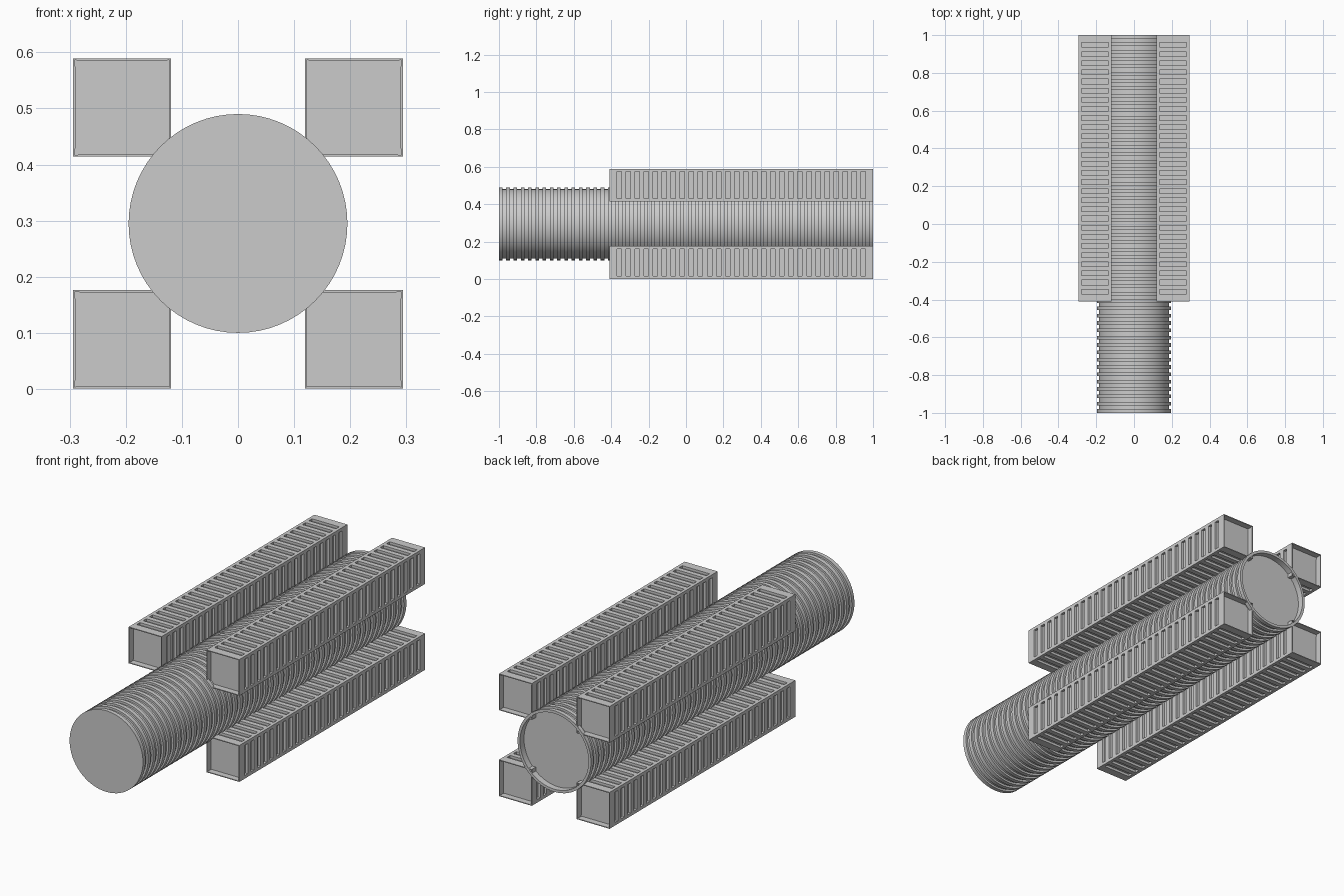
import bpy
import bmesh
from math import tau, radians
from mathutils import Vector

if "Cube" in bpy.data.objects:
    bpy.data.objects.remove(bpy.data.objects["Cube"])

grey = bpy.data.materials.new("plain grey")
grey.use_nodes = True
colour = (0.6, 0.6, 0.6, 1)
grey.diffuse_color = colour
grey.node_tree.nodes["Principled BSDF"].inputs["Base Color"].default_value = colour

AXIS_Z = 0.295


def finish(bm, name):
    bmesh.ops.recalc_face_normals(bm, faces=bm.faces)
    mesh = bpy.data.meshes.new(name)
    bm.to_mesh(mesh)
    bm.free()
    mesh.materials.append(grey)
    return mesh


def add(mesh, name, location):
    obj = bpy.data.objects.new(name, mesh)
    obj.location = location
    bpy.context.collection.objects.link(obj)
    return obj


# Ribbed central hull: a stepped profile turned around the y axis
def make_hull(radius=0.195, groove=0.01, ribs=51, recess=0.03):
    pitch = 2 / (ribs + 0.5)
    inner = radius - groove
    profile = [(0, -1)]
    for i in range(ribs + 1):
        y = -1 + i * pitch
        profile += [(radius, y), (radius, y + pitch / 2)]
        if i < ribs:
            profile += [(inner, y + pitch / 2), (inner, y + pitch)]
    lip = inner - 0.003
    profile += [(lip, 1), (lip, 1 - recess), (0, 1 - recess)]
    bm = bmesh.new()
    verts = [bm.verts.new((r, y, 0)) for r, y in profile]
    edges = [bm.edges.new(pair) for pair in zip(verts, verts[1:])]
    bmesh.ops.spin(bm, geom=verts + edges, cent=(0, 0, 0), axis=(0, 1, 0),
                   angle=tau, steps=64, use_merge=True)
    bmesh.ops.remove_doubles(bm, verts=bm.verts, dist=0.0001)
    return finish(bm, "hull")


hull = add(make_hull(), "hull", (0, 0, AXIS_Z))
bpy.context.view_layer.objects.active = hull
hull.select_set(True)
bpy.ops.object.shade_smooth_by_angle(angle=radians(30))
hull.select_set(False)


# Cargo container: slotted long sides and recessed ends
def make_container(width=0.175, length=1.41, slots=28, margin=0.015, end=0.04):
    bm = bmesh.new()
    bmesh.ops.create_cube(bm, size=1)
    bmesh.ops.scale(bm, vec=(width, length, width), verts=bm.verts)
    pitch = (length - 2 * end) / (slots - 0.5)
    start = end - length / 2

    def cut(point, normal):
        bmesh.ops.bisect_plane(bm, geom=bm.verts[:] + bm.edges[:] + bm.faces[:],
                               plane_co=point, plane_no=normal)

    for i in range(slots):
        for y in (start + i * pitch, start + (i + 0.5) * pitch):
            cut((0, y, 0), (0, 1, 0))
    for side in (-1, 1):
        offset = side * (width / 2 - margin)
        cut((offset, 0, 0), (1, 0, 0))
        cut((0, 0, offset), (0, 0, 1))
    bm.normal_update()

    # Sink every other strip between the side rails
    sunk = []
    for face in bm.faces:
        c = face.calc_center_median()
        step = (c.y - start) / pitch
        in_rails = min(abs(c.x), abs(c.z)) < width / 2 - margin
        if (abs(face.normal.y) < 0.5 and in_rails
                and 0 < step < slots - 0.5 and step % 1 < 0.5):
            sunk.append(face)
    bmesh.ops.inset_individual(bm, faces=sunk, thickness=0, depth=-0.012)

    # Thin frame around each recessed end
    bm.normal_update()
    for sign in (-1, 1):
        cap = [f for f in bm.faces if f.normal.y * sign > 0.9
               and f.calc_center_median().y * sign > length / 2 - 0.001]
        panel = bmesh.ops.dissolve_faces(bm, faces=cap, use_verts=False)["region"]
        bmesh.ops.inset_individual(bm, faces=panel, thickness=0.004)
        bmesh.ops.inset_individual(bm, faces=panel, thickness=0, depth=-0.03)
    return finish(bm, "container")


container = make_container()
for x, side in ((-1, "right"), (1, "left")):
    for z, level in ((-1, "lower"), (1, "upper")):
        place = Vector((x * 0.2065, 0.295, AXIS_Z + z * 0.2065))
        add(container, f"{level}_{side}_container", place)
